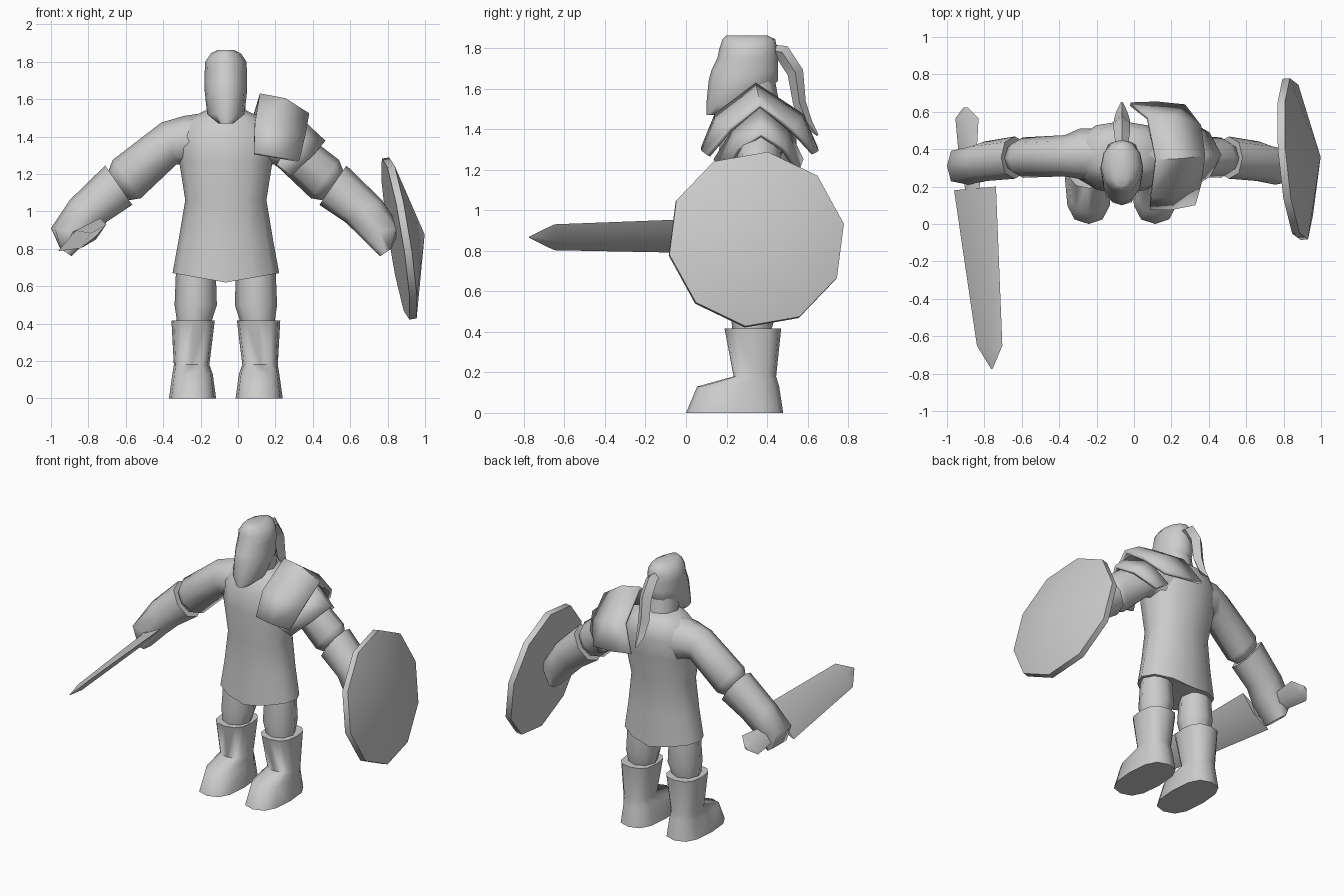
import bpy, bmesh, math
from mathutils import Vector

cube = bpy.data.objects.get("Cube")
if cube:
    bpy.data.objects.remove(cube)

CX = -0.065   # the body's own mirror plane

grey = bpy.data.materials.new("plain_grey")
grey.use_nodes = True
COL = (0.6, 0.6, 0.6, 1)
grey.diffuse_color = COL
grey.node_tree.nodes["Principled BSDF"].inputs["Base Color"].default_value = COL


def finish(name, bm, angle=65):
    bmesh.ops.recalc_face_normals(bm, faces=bm.faces[:])
    me = bpy.data.meshes.new(name)
    bm.to_mesh(me)
    bm.free()
    me.materials.append(grey)
    ob = bpy.data.objects.new(name, me)
    bpy.context.collection.objects.link(ob)
    bpy.ops.object.select_all(action='DESELECT')
    ob.select_set(True)
    bpy.context.view_layer.objects.active = ob
    bpy.ops.object.shade_smooth_by_angle(angle=math.radians(angle))
    return ob


def loft(name, rings, side=1, angle=65):
    """Skin closed rings of points; side=-1 mirrors across the body."""
    bm = bmesh.new()
    rows = [[bm.verts.new((CX + side * (p[0] - CX), p[1], p[2])) for p in r] for r in rings]
    n = len(rows[0])
    for a, b in zip(rows, rows[1:]):
        for i in range(n):
            j = (i + 1) % n
            bm.faces.new((a[i], a[j], b[j], b[i]))
    bm.faces.new(rows[0])
    bm.faces.new(rows[-1])
    finish(name, bm, angle)


def ring(c, u, v, n=8, p=1.0, turn=0.0):
    """Oval ring around c spanned by half-axes u and v; p < 1 squares it off."""
    c, u, v = Vector(c), Vector(u), Vector(v)
    pts = []
    for i in range(n):
        a = math.tau * (i + turn) / n
        s = [math.copysign(abs(t) ** p, t) if abs(t) > 1e-6 else 0 for t in (math.cos(a), math.sin(a))]
        pts.append(c + u * s[0] + v * s[1])
    return pts


def level(x, z, y0, y1, hw, n=8, p=1.0):
    return ring((x, (y0 + y1) / 2, z), (hw, 0, 0), (0, (y1 - y0) / 2, 0), n, p)


def limb(outer, inner, y, hy, p=1.0):
    """Ring given by its outer and inner (x, z) ends."""
    o, i = Vector((outer[0], y, outer[1])), Vector((inner[0], y, inner[1]))
    return ring((o + i) / 2, (o - i) / 2, (0, hy, 0), 8, p)


# Tunic, with the hem dipping at front and back
tunic = [level(CX, z, a, b, w, 12, p) for z, a, b, w, p in (
    (0.67, 0.165, 0.505, 0.285, 1), (0.85, 0.175, 0.50, 0.252, 1), (1.06, 0.18, 0.50, 0.217, 0.9),
    (1.27, 0.16, 0.54, 0.25, 0.9), (1.40, 0.175, 0.55, 0.26, 0.9), (1.49, 0.22, 0.53, 0.21, 0.9),
    (1.54, 0.25, 0.47, 0.11, 0.9))]
for p in tunic[0]:
    p.z -= 0.05 * (1 - abs(p.x - CX) / 0.285)
loft("tunic", tunic)

# Head and neck
loft("neck", [level(CX, 1.42, 0.22, 0.48, 0.11), level(CX, 1.64, 0.22, 0.44, 0.10)])
loft("head", [level(CX, z, a, b, w, 12) for z, a, b, w in (
    (1.47, 0.10, 0.22, 0.04), (1.52, 0.10, 0.33, 0.10), (1.64, 0.112, 0.455, 0.113),
    (1.69, 0.125, 0.455, 0.113), (1.75, 0.155, 0.455, 0.113), (1.80, 0.165, 0.45, 0.11),
    (1.845, 0.18, 0.44, 0.08), (1.864, 0.20, 0.40, 0.04))])

# Ponytail: a diamond section swept down the back
tail = [((0.42, 1.79), 0.03, 0.03), ((0.475, 1.78), 0.042, 0.04), ((0.54, 1.68), 0.045, 0.04),
        ((0.56, 1.53), 0.042, 0.032), ((0.60, 1.43), 0.03, 0.025), ((0.65, 1.37), 0.006, 0.005)]
rings = []
for i, ((y, z), w, t) in enumerate(tail):
    a, b = tail[max(i - 1, 0)][0], tail[min(i + 1, len(tail) - 1)][0]
    d = Vector((0, b[0] - a[0], b[1] - a[1])).normalized()
    rings.append(ring((CX, y, z), (w, 0, 0), Vector((0, -d.z, d.y)) * t, 4))
loft("ponytail", rings)

# Arms and legs on both sides
for side, tag in ((1, "right"), (-1, "left")):
    loft(tag + "_sleeve", [
        limb((-0.16, 1.53), (-0.22, 1.20), 0.37, 0.14),
        limb((-0.29, 1.51), (-0.29, 1.25), 0.375, 0.135),
        limb((-0.41, 1.475), (-0.33, 1.25), 0.365, 0.11),
        limb((-0.67, 1.275), (-0.52, 1.07), 0.355, 0.108),
        limb((-0.70, 1.20), (-0.58, 1.06), 0.355, 0.07)], side)
    loft(tag + "_gauntlet", [
        limb((-0.71, 1.245), (-0.565, 1.035), 0.355, 0.113, 0.9),
        limb((-0.90, 1.06), (-0.70, 0.945), 0.335, 0.106, 0.85),
        limb((-1.0, 0.91), (-0.77, 0.88), 0.31, 0.10, 0.6),
        limb((-0.95, 0.80), (-0.89, 0.76), 0.305, 0.088, 0.6)], side)
    loft(tag + "_thigh", [level(-0.225, 0.72, 0.24, 0.43, 0.105),
                          level(-0.226, 0.50, 0.22, 0.445, 0.113),
                          level(-0.235, 0.40, 0.23, 0.42, 0.09)], side)
    loft(tag + "_boot", [level(x, z, a, b, w, 12, 0.75) for x, z, a, b, w in (
        (-0.243, 0.0, 0.0, 0.48, 0.126), (-0.243, 0.13, 0.055, 0.46, 0.108),
        (-0.248, 0.18, 0.235, 0.445, 0.095), (-0.24, 0.417, 0.19, 0.47, 0.116))], side, 80)


# Shoulder armour: two overlapping bent plates
def plate(name, columns):
    bm = bmesh.new()
    cols = [[bm.verts.new(p) for p in c] for c in columns]
    for a, b in zip(cols, cols[1:]):
        for i in range(len(a) - 1):
            bm.faces.new((a[i], a[i + 1], b[i + 1], b[i]))
    ob = finish(name, bm, 30)
    mod = ob.modifiers.new("thickness", 'SOLIDIFY')
    mod.thickness = 0.022
    mod.offset = 0


plate("upper_shoulder_plate", [
    [(0.085, 0.085, 1.31), (0.09, 0.15, 1.47), (0.115, 0.345, 1.62), (0.07, 0.57, 1.47), (-0.02, 0.64, 1.31)],
    [(0.20, 0.085, 1.29), (0.22, 0.15, 1.44), (0.25, 0.35, 1.595), (0.22, 0.57, 1.45), (0.12, 0.645, 1.29)],
    [(0.325, 0.11, 1.27), (0.355, 0.22, 1.40), (0.375, 0.365, 1.515), (0.355, 0.52, 1.40), (0.27, 0.63, 1.28)]])
plate("lower_shoulder_plate", [
    [(0.21, 0.145, 1.25), (0.29, 0.24, 1.40), (0.32, 0.365, 1.50), (0.29, 0.50, 1.40), (0.20, 0.57, 1.25)],
    [(0.28, 0.19, 1.19), (0.40, 0.26, 1.30), (0.46, 0.37, 1.37), (0.40, 0.48, 1.30), (0.28, 0.55, 1.20)]])

# Ten-sided shield with a shallow conical face
nrm = Vector((1, 0.085, 0.16)).normalized()
up = (Vector((0, 0, 1)) - nrm * nrm.z).normalized()
across = up.cross(nrm)
mid = Vector((0.862, 0.347, 0.855))
bm = bmesh.new()
back, front = [[bm.verts.new(p) for p in ring(mid + nrm * h, across * 0.44, up * 0.44, 10, turn=82 / 36)]
               for h in (-0.02, 0.02)]
tip = bm.verts.new(mid + nrm * 0.138)
bm.faces.new(back)
for i in range(10):
    j = (i + 1) % 10
    bm.faces.new((back[i], back[j], front[j], front[i]))
    bm.faces.new((front[i], front[j], tip))
finish("shield", bm, 40)


# Sword: flat diamond sections along the blade and the grip
def bar(name, stations):
    flat = Vector((-0.6, 0, 0.78))
    loft(name, [ring(c, Vector(w), flat * t, 4) for c, w, t in stations])


bar("sword_blade", [((-0.85, 0.19, 0.875), (0.112, 0.01, 0.088), 0.03),
                    ((-0.772, -0.65, 0.867), (0.068, 0.0, 0.064), 0.022),
                    ((-0.76, -0.775, 0.867), (0.004, 0, 0.003), 0.003)])
bar("sword_grip", [((-0.86, 0.17, 0.875), (0.04, 0, 0.032), 0.025),
                   ((-0.89, 0.40, 0.875), (0.05, 0, 0.04), 0.025),
                   ((-0.893, 0.565, 0.875), (0.062, 0, 0.05), 0.025),
                   ((-0.90, 0.622, 0.875), (0.012, 0, 0.01), 0.006)])
